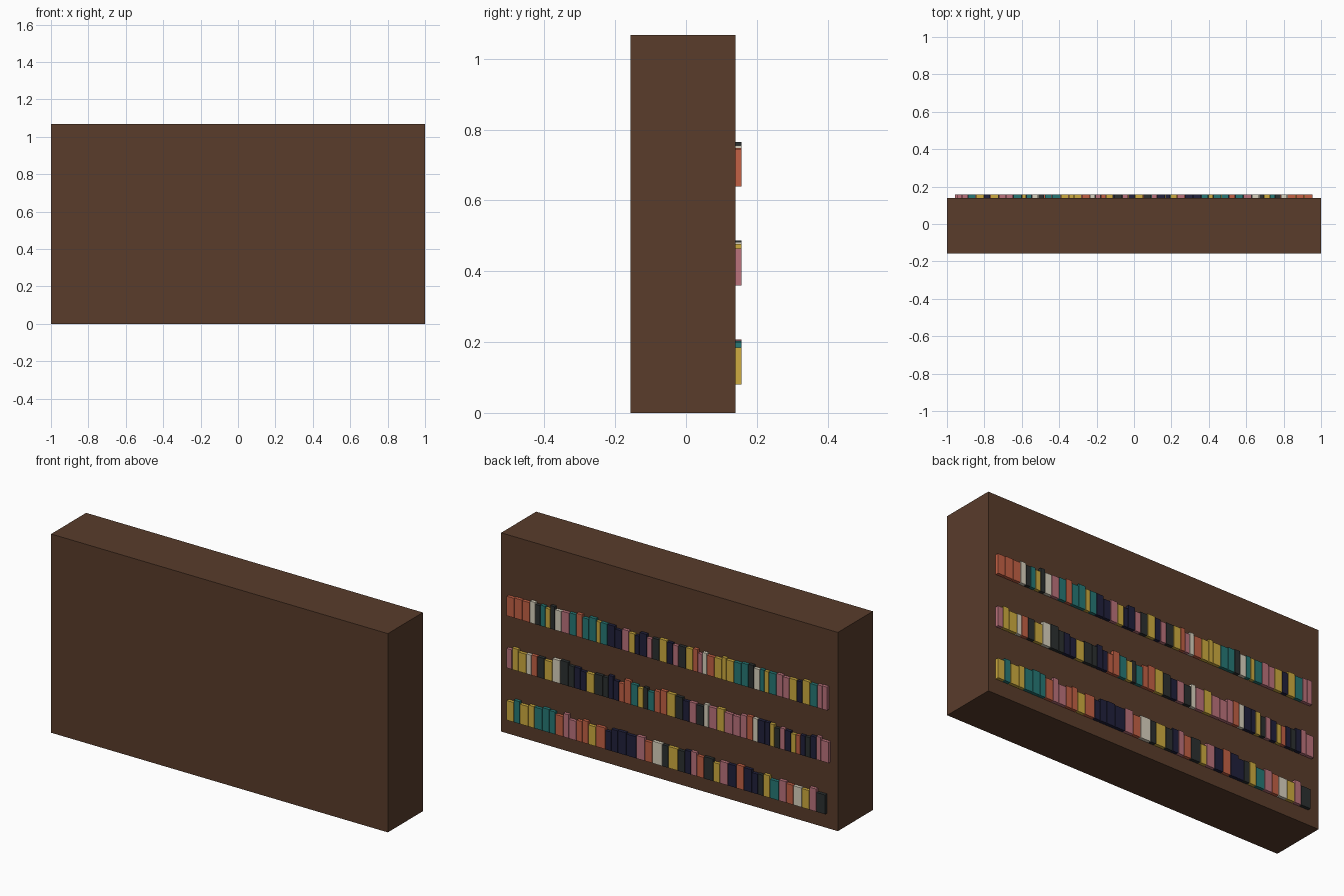
import bpy, bmesh, random
from mathutils import Matrix

if "Cube" in bpy.data.objects:
    bpy.data.objects.remove(bpy.data.objects["Cube"])

random.seed(7)


def material(name, rgb):
    m = bpy.data.materials.new(name)
    m.diffuse_color = (*rgb, 1)
    m.use_nodes = True
    m.node_tree.nodes["Principled BSDF"].inputs["Base Color"].default_value = m.diffuse_color
    return m


def add_box(bm, lo, hi, slot=0):
    size = [b - a for a, b in zip(lo, hi)]
    mid = [(a + b) / 2 for a, b in zip(lo, hi)]
    mat = Matrix.Translation(mid) @ Matrix.Diagonal((*size, 1))
    verts = bmesh.ops.create_cube(bm, size=1, matrix=mat)["verts"]
    for f in {f for v in verts for f in v.link_faces}:
        f.material_index = slot


def finish(bm, name, mats):
    me = bpy.data.meshes.new(name)
    bm.to_mesh(me)
    bm.free()
    for m in mats:
        me.materials.append(m)
    ob = bpy.data.objects.new(name, me)
    bpy.context.collection.objects.link(ob)
    return ob


# Solid wooden case
wood = material("wood", (0.100, 0.045, 0.024))
bm = bmesh.new()
add_box(bm, (-1, -0.157, 0), (1, 0.14, 1.067))
finish(bm, "case", [wood])

# Book cover colours, keyed by letter
COLOURS = {
    "r": ("coral", (0.55, 0.12, 0.06)),
    "p": ("pink", (0.50, 0.17, 0.20)),
    "c": ("cream", (0.70, 0.65, 0.52)),
    "k": ("charcoal", (0.025, 0.03, 0.03)),
    "n": ("navy", (0.015, 0.015, 0.045)),
    "t": ("teal", (0.02, 0.19, 0.18)),
    "y": ("yellow", (0.62, 0.41, 0.05)),
}
KEYS = list(COLOURS)
covers = [material(*COLOURS[k]) for k in KEYS]

# Rows of books, ordered from +x to -x: name, base height, last x, colours
ROWS = [
    ("lower_books", 0.08, -0.94, "ytyytttrpprryrnnnnprckyknprkypnrnnkytprcypk"),
    ("middle_books", 0.36, -0.96, "pyycrkyckknnykknnrrtyktrryknpkcpyppprcnnykpnyrnknpp"),
    ("upper_books", 0.64, -0.95, "rrrcktykcptrttytnnpynnpkynpkyrpcryyyttkctytppynytpp"),
]
GAP = 0.003
for name, z, end, letters in ROWS:
    widths = [random.uniform(0.024, 0.046) for _ in letters]
    fit = (0.955 - end) / sum(widths)
    x = 0.955
    bm = bmesh.new()
    for i, (key, w) in enumerate(zip(letters, widths)):
        w *= fit
        h = 0.105 if i == 0 else random.uniform(0.10, 0.127)
        add_box(bm, (x - w + GAP, 0.12, z), (x, 0.157, z + h), KEYS.index(key))
        x -= w
    finish(bm, name, covers)
